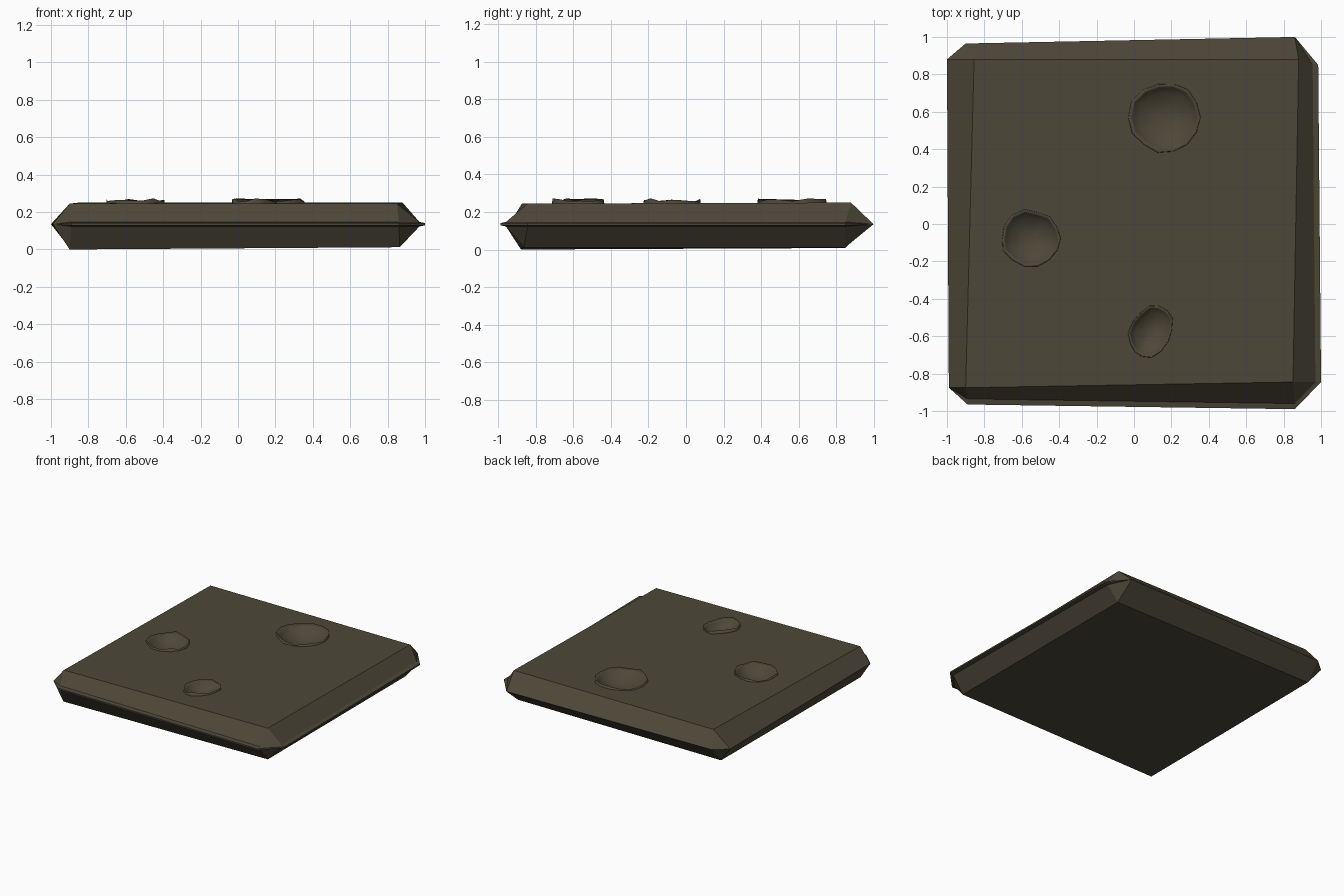
import bpy, bmesh, math, random
from mathutils import Vector

if "Cube" in bpy.data.objects:
    bpy.data.objects.remove(bpy.data.objects["Cube"])

random.seed(4)
stone = bpy.data.materials.new("dark_stone")
stone.diffuse_color = (0.075, 0.064, 0.04, 1)
stone.use_nodes = True
stone.node_tree.nodes["Principled BSDF"].inputs["Base Color"].default_value = stone.diffuse_color


def make(name, bm):
    bmesh.ops.recalc_face_normals(bm, faces=bm.faces)
    me = bpy.data.meshes.new(name)
    bm.to_mesh(me)
    bm.free()
    ob = bpy.data.objects.new(name, me)
    bpy.context.collection.objects.link(ob)
    me.materials.append(stone)
    return ob


def loft(rings, cap_start=True, cap_end=True):
    bm = bmesh.new()
    loops = [[bm.verts.new(p) for p in r] for r in rings]
    n = len(loops[0])
    for a, b in zip(loops, loops[1:]):
        for i in range(n):
            j = (i + 1) % n
            bm.faces.new((a[i], a[j], b[j], b[i]))
    if cap_start:
        bm.faces.new(loops[0])
    if cap_end:
        bm.faces.new(loops[-1])
    bmesh.ops.remove_doubles(bm, verts=bm.verts, dist=0.0005)
    return bm


# Slab: chamfered plate, waist outline with a thin lip on the front and right
waist = [(0.86, -0.99), (1.0, -0.845), (0.985, 0.85), (0.86, 1.0),
         (-0.9, 0.965), (-1.0, 0.88), (-0.99, -0.875), (-0.89, -0.965)]
top4 = [(0.85, -0.845, 0.245), (0.88, 0.88, 0.25), (-0.855, 0.88, 0.25), (-0.9, -0.875, 0.245)]
bot4 = [(0.865, -0.865, 0.012), (0.865, 0.85, 0.012), (-0.9, 0.85, 0.008), (-0.9, -0.88, 0.0)]


def doubled(c):
    return [p for p in c for _ in range(2)]


def waist_ring(dz, inset):
    pts = []
    for x, y in waist:
        lipped = x > 0.9 or y < -0.95
        pts.append((x - inset * (x > 0.9), y + inset * (y < -0.95),
                    0.135 + (dz if lipped else 0)))
    return pts


slab = make("slab", loft([doubled(bot4), waist_ring(-0.012, 0.03), waist_ring(-0.006, 0),
                          waist_ring(0.006, 0), waist_ring(0.012, 0.03), doubled(top4)]))

# Craters: jagged raised rim and sunken bowl, let into holes in the slab
craters = [(0.17, 0.57, 0.195, 0.195, 0, 0.08),
           (-0.55, -0.075, 0.16, 0.15, 0, 0.075),
           (0.09, -0.575, 0.11, 0.15, -0.5, 0.06)]
N = 14
for k, (cx, cy, rx, ry, rot, depth) in enumerate(craters):
    jag = [random.uniform(0.93, 1.06) for _ in range(N)]
    lift = [random.uniform(0.004, 0.023) for _ in range(N)]

    def ring(s, z, rough=0.0):
        pts = []
        for i in range(N):
            a = math.tau * i / N
            x, y = rx * s * jag[i] * math.cos(a), ry * s * jag[i] * math.sin(a)
            pts.append((cx + x * math.cos(rot) - y * math.sin(rot),
                        cy + x * math.sin(rot) + y * math.cos(rot), z + rough * lift[i]))
        return pts

    cutter = make(f"crater_cutter_{k}", loft([ring(0.97, 0.25 - depth - 0.01), ring(0.97, 0.35)]))
    cutter.hide_render = True
    cutter.hide_set(True)
    mod = slab.modifiers.new("crater_hole", 'BOOLEAN')
    mod.operation = 'DIFFERENCE'
    mod.solver = 'EXACT'
    mod.object = cutter

    # bowl surface from outer skirt over the rim and down to the floor
    steps = [(1.0, 0.244, 0), (0.98, 0.25, 1)]
    for s in (0.88, 0.7, 0.48, 0.24):
        steps.append((s, 0.25 - depth * (1 - s * s), 0.3))
    bm = loft([ring(*s) for s in steps], cap_start=False)
    bowl = make(f"crater_bowl_{k}", bm)
    # face the bowl upward
    if sum(p.normal.z * p.area for p in bowl.data.polygons) < 0:
        bowl.data.flip_normals()
    for p in bowl.data.polygons:
        p.use_smooth = True

# Bake the holes and drop the cutters
bpy.context.view_layer.update()
dg = bpy.context.evaluated_depsgraph_get()
baked = bpy.data.meshes.new_from_object(slab.evaluated_get(dg))
slab.modifiers.clear()
slab.data = baked
for ob in list(bpy.data.objects):
    if ob.name.startswith("crater_cutter"):
        bpy.data.objects.remove(ob)
